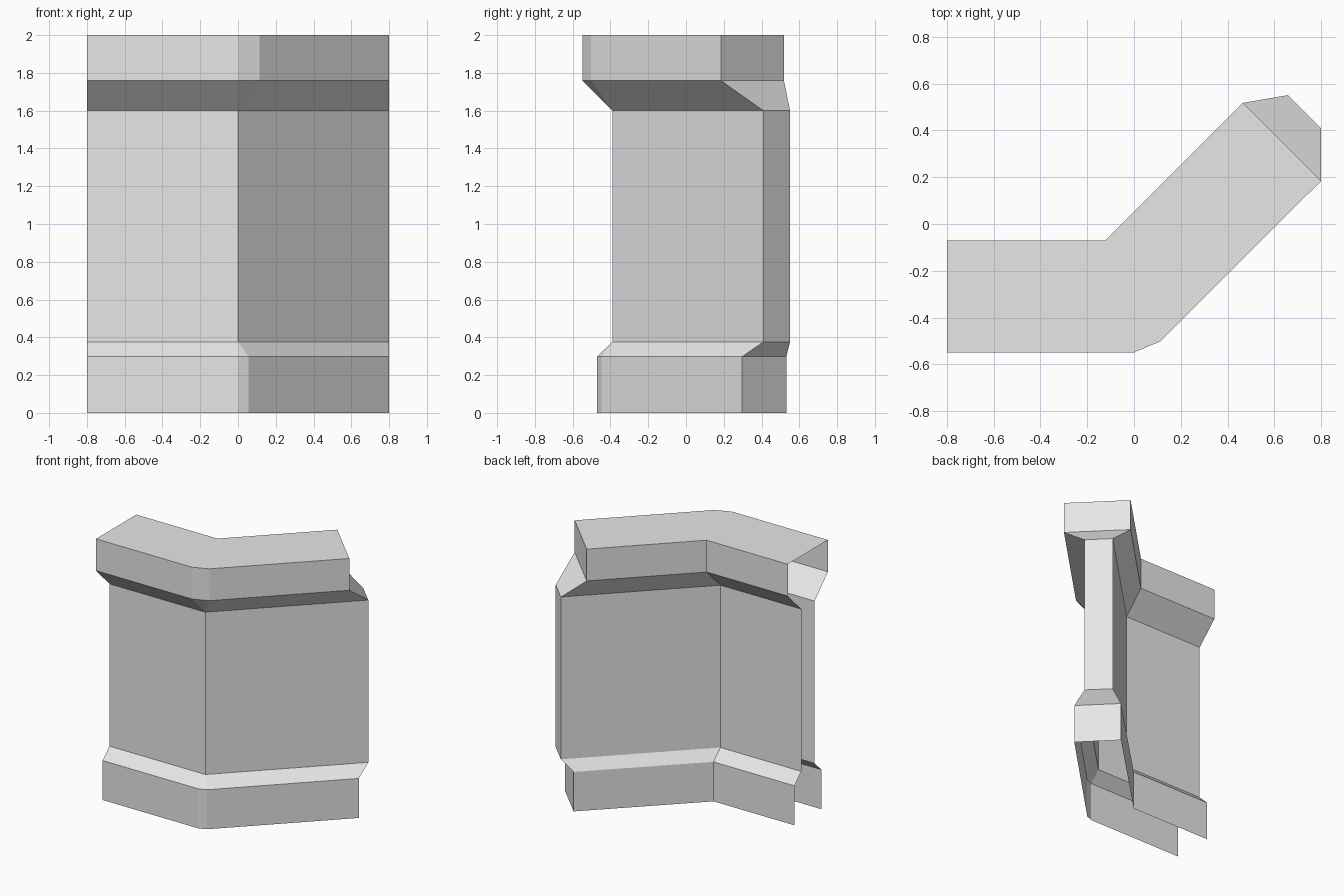
import bpy, bmesh

if "Cube" in bpy.data.objects:
    bpy.data.objects.remove(bpy.data.objects["Cube"])

stone = bpy.data.materials.new("light_grey")
stone.diffuse_color = (0.8, 0.8, 0.8, 1)
stone.use_nodes = True
stone.node_tree.nodes["Principled BSDF"].inputs["Base Color"].default_value = stone.diffuse_color


def outline(front, knee, end_front, end_back, back_knee):
    """Plan path of the bent wall: left front, round the right end, back to left."""
    return [(-0.8, front), (0, front), knee, end_front, end_back,
            back_knee, (-0.8, back_knee[1])]


BASE = outline(-0.47, (0.056, -0.447), (0.8, 0.297), (0.566, 0.531), (-0.124, -0.151))
WALL = outline(-0.39, (0, -0.39), (0.8, 0.41), (0.658, 0.551), (-0.125, -0.231))
CAP = outline(-0.549, (0.113, -0.502), (0.8, 0.184), (0.466, 0.518), (-0.123, -0.07))


def loft(name, rings, closed_top=False):
    """Skin between plan outlines at given heights; left end and bottom stay open."""
    bm = bmesh.new()
    rows = [[bm.verts.new((x, y, z)) for x, y in pts] for pts, z in rings]
    for lo, hi in zip(rows, rows[1:]):
        for i in range(len(lo) - 1):
            bm.faces.new((lo[i], lo[i + 1], hi[i + 1], hi[i]))
    if closed_top:
        bm.faces.new(rows[-1])
    bmesh.ops.remove_doubles(bm, verts=bm.verts, dist=0.0005)
    mesh = bpy.data.meshes.new(name)
    bm.to_mesh(mesh)
    bm.free()
    mesh.materials.append(stone)
    bpy.context.collection.objects.link(bpy.data.objects.new(name, mesh))


# plinth with sloped ledge, plain wall, flared coping
loft("wall_base", [(BASE, 0), (BASE, 0.298), (WALL, 0.376)])
loft("wall_body", [(WALL, 0.376), (WALL, 1.6)])
loft("wall_cap", [(WALL, 1.6), (CAP, 1.76), (CAP, 2.0)], closed_top=True)
